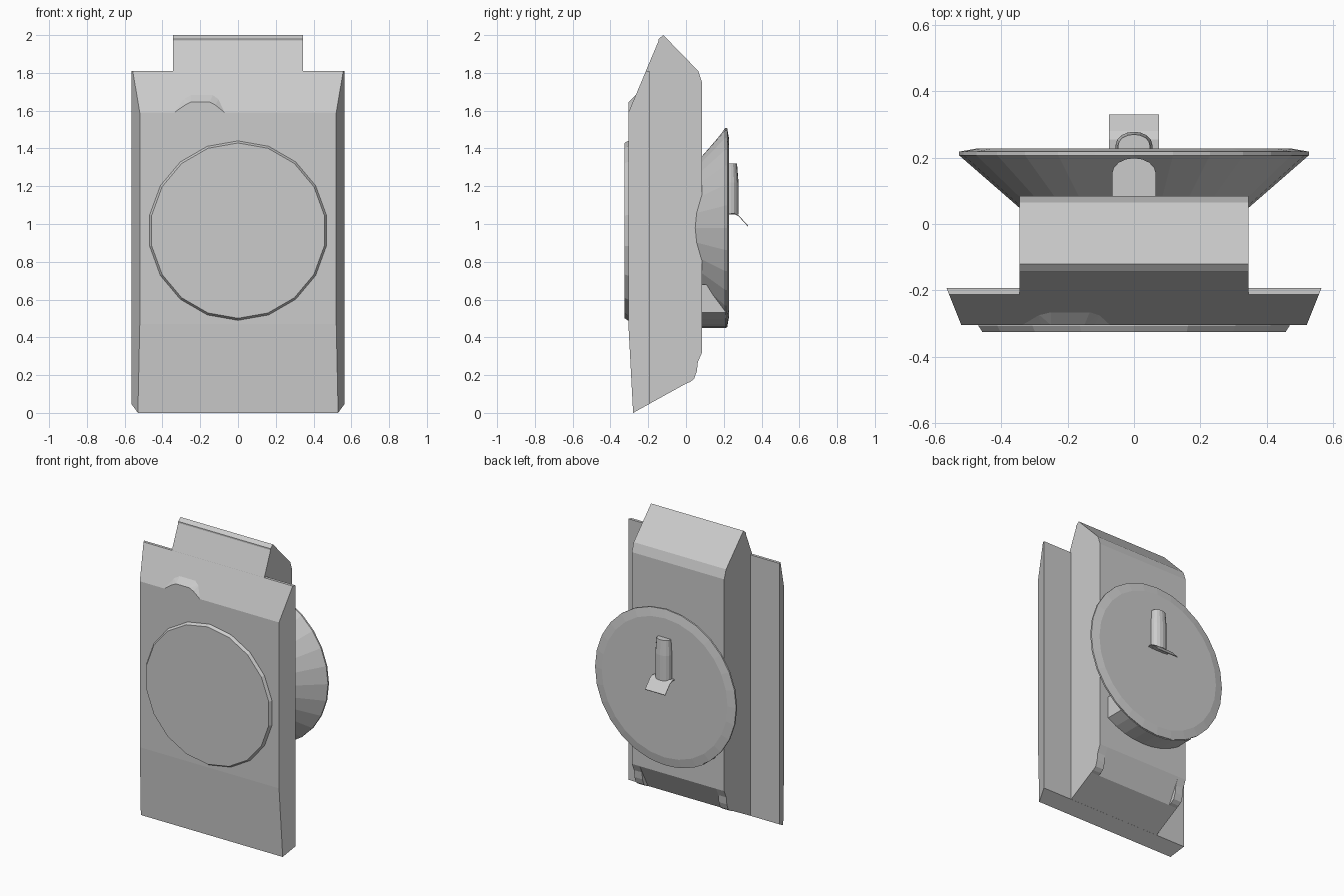
import bpy, bmesh
from math import sin, cos, pi, radians

if "Cube" in bpy.data.objects:
    bpy.data.objects.remove(bpy.data.objects["Cube"])


def make(name, verts, faces):
    mesh = bpy.data.meshes.new(name)
    mesh.from_pydata(verts, [], faces)
    bm = bmesh.new()
    bm.from_mesh(mesh)
    bmesh.ops.recalc_face_normals(bm, faces=bm.faces)
    bm.to_mesh(mesh)
    bm.free()
    ob = bpy.data.objects.new(name, mesh)
    bpy.context.collection.objects.link(ob)
    return ob


def loft(name, rings):
    """Join equal-length rings and cap both ends."""
    n = len(rings[0])
    faces = [(k * n + i, k * n + (i + 1) % n, (k + 1) * n + (i + 1) % n, (k + 1) * n + i)
             for k in range(len(rings) - 1) for i in range(n)]
    last = (len(rings) - 1) * n
    faces += [tuple(range(n)), tuple(range(last, last + n))]
    return make(name, [v for r in rings for v in r], faces)


def prism(name, profile, width, x=0):
    """Extrude a (y, z) profile along x; width(y) is the half width."""
    return loft(name, [[(x + s * width(y), y, z) for y, z in profile] for s in (-1, 1)])


def turned(name, steps, n, cz):
    """Turn (y, radius) steps about a y axis at height cz."""
    return loft(name, [[(r * sin(2 * pi * i / n), y, cz + r * cos(2 * pi * i / n))
                        for i in range(n)] for y, r in steps])


def arch(w, y0, y1, z):
    """Outline of a round-ended post section, flat side at y0."""
    return [(-w, y0, z)] + [(-w * cos(pi * i / 8), y1 - w * 0.7 + w * 0.7 * sin(pi * i / 8), z)
                            for i in range(9)] + [(w, y0, z)]


# Front plate with bevelled sides
prism("front_plate", [(-.28, 0), (-.305, .47), (-.305, 1.59), (-.212, 1.81),
                      (-.193, 1.81), (-.193, .048)], lambda y: .52 + (y + .305) * .4)

# Central body with chamfered top and foot
prism("body", [(-.212, .038), (-.212, 1.811), (-.145, 1.97), (-.145, 1.98), (-.12, 2.0),
               (.065, 1.81), (.085, 1.75), (.085, .32), (0, .155)], lambda y: .345)

# Rounded ears at the lower back corners
for side, x in (("left", -.315), ("right", .315)):
    prism(side + "_foot_ear", [(.085, .32), (.063, .27), (.057, .22), (.043, .18),
                               (.02, .163), (0, .155)], lambda y: .03, x)

# Raised front disc
turned("front_disc", [(-.30, .475), (-.308, .475), (-.325, .464)], 18, .965)

# Small bump on the front upper edge
pts = [(-.345, -.305, 1.585), (-.28, -.305, 1.63), (-.25, -.305, 1.645), (-.15, -.305, 1.645),
       (-.12, -.305, 1.63), (-.065, -.305, 1.585), (-.25, -.258, 1.69), (-.13, -.258, 1.69),
       (-.1, -.27, 1.665), (-.29, -.27, 1.665)]
bump = make("front_bump", pts, [])
bm = bmesh.new()
bm.from_mesh(bump.data)
bmesh.ops.convex_hull(bm, input=bm.verts)
bm.to_mesh(bump.data)
bm.free()

# Flared rear disc with a notch at its top
disc = turned("rear_disc", [(.04, .335), (.207, .527), (.218, .527), (.228, .47)], 28, .98)
cutter = loft("notch_cutter", [arch(.065, .07, .198, z) for z in (1.27, 1.7)])
cutter.hide_render = True
cutter.hide_viewport = True
cut = disc.modifiers.new("notch", "BOOLEAN")
cut.object = cutter
cut.operation = "DIFFERENCE"
cut.solver = "EXACT"

# Curved support under the rear disc
lower = [(.53 * sin(radians(a)), .98 - .53 * cos(radians(a))) for a in range(-32, 33, 8)]
outline = [(-.281, .68)] + lower + [(.281, .68)]
loft("disc_support", [[(x, y, z) for x, z in outline] for y in (.07, .213)])

# Round-faced post on the rear disc
loft("rear_post", [arch(.055, .22, .278, 1.05), arch(.055, .22, .278, 1.22),
                   arch(.048, .22, .27, 1.32)])

# Thin drooping tab below the post
tab = [(.222, 1.056), (.255, 1.058), (.28, 1.045), (.33, .99)]
prism("rear_tab", tab + [(y - .002, z - .004) for y, z in reversed(tab)], lambda y: .075)
